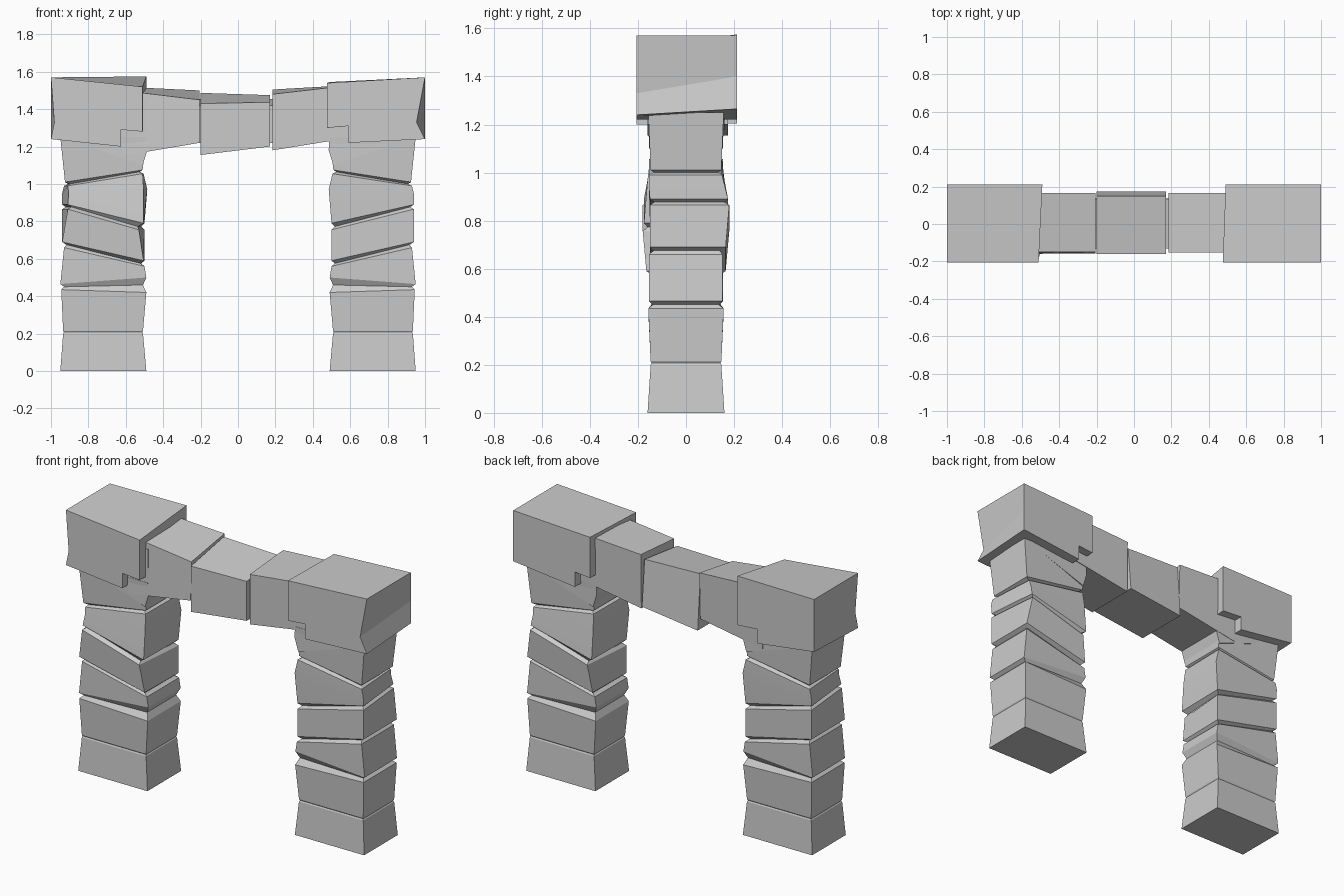
import bpy, bmesh
from math import pi
from mathutils import Matrix, Vector

if "Cube" in bpy.data.objects:
    bpy.data.objects.remove(bpy.data.objects["Cube"])


def loft(name, rings, turn=0.0, smooth=False):
    """Closed solid skinned through rings with equal point counts."""
    bm = bmesh.new()
    loops = [[bm.verts.new(p) for p in ring] for ring in rings]
    n = len(loops[0])
    for a, b in zip(loops, loops[1:]):
        for i in range(n):
            j = (i + 1) % n
            bm.faces.new((a[i], a[j], b[j], b[i]))
    bm.faces.new(loops[0][::-1])
    bm.faces.new(loops[-1])
    bm.transform(Matrix.Rotation(turn, 4, 'Z'))
    bmesh.ops.recalc_face_normals(bm, faces=bm.faces)
    mesh = bpy.data.meshes.new(name)
    bm.to_mesh(mesh)
    bm.free()
    obj = bpy.data.objects.new(name, mesh)
    bpy.context.collection.objects.link(obj)
    if smooth:
        bpy.ops.object.select_all(action='DESELECT')
        obj.select_set(True)
        bpy.context.view_layer.objects.active = obj
        bpy.ops.object.shade_smooth_by_angle(angle=pi / 9)
    return obj


def stone_ring(zo, zi, xof, xob, xif, xib, yf, yb):
    """Tilted four-corner ring: outer/inner heights, corner x, front/back y."""
    return [Vector(p) for p in ((xof, yf, zo), (xif, yf, zi), (xib, yb, zi), (xob, yb, zo))]


def groove(a, b, depth):
    """Pinched ring between two stones."""
    mid = [(p + q) / 2 for p, q in zip(a, b)]
    c = sum(mid, Vector()) / 4
    return [p - Vector(((p.x > c.x) * 2 - 1, (p.y > c.y) * 2 - 1, 0)) * depth for p in mid]


# Stacked pillar stones: bottom ring, optional middle ring, top ring
stones = [
    [(0, 0, -.95, -.95, -.49, -.49, -.16, .16), (.2, .2, -.935, -.935, -.508, -.508, -.147, .147)],
    [(.215, .215, -.935, -.935, -.508, -.508, -.147, .147), (.435, .42, -.945, -.945, -.49, -.49, -.157, .157)],
    [(.465, .50, -.95, -.95, -.49, -.49, -.152, .155), (.66, .56, -.93, -.93, -.50, -.50, -.152, .155)],
    [(.69, .59, -.94, -.94, -.505, -.50, -.165, .15), (.865, .755, -.91, -.94, -.53, -.50, -.18, .15)],
    [(.89, .79, -.91, -.94, -.505, -.50, -.175, .15), (.95, .97, -.905, -.94, -.505, -.485, -.16, .155),
     (.99, 1.055, -.91, -.93, -.51, -.505, -.15, .155)],
    [(1.01, 1.075, -.925, -.925, -.51, -.51, -.147, .147), (1.25, 1.25, -.95, -.95, -.49, -.49, -.157, .157)],
]
rings = []
for k, stone in enumerate(stones):
    block = [stone_ring(*r) for r in stone]
    if rings:
        rings.append(groove(rings[-1], block[0], .004 if k == 1 else .018))
    rings += block

# Second pillar is the first turned half way round
loft("left_pillar", rings, smooth=True)
loft("right_pillar", rings, turn=pi, smooth=True)


def slab(name, front, back, yf, yb):
    """Solid between a front outline and a back outline in the xz plane."""
    loft(name, [[(x, yf, z) for x, z in front], [(x, yb, z) for x, z in back]])


# Stepped cap stones
left_step = [(-.625, 1.2), (-.625, 1.29), (-.51, 1.28)]
slab("left_cap", [(-1, 1.57), (-.982, 1.33), (-1, 1.24)] + left_step + [(-.51, 1.52)],
     [(-1, 1.57), (-1, 1.4), (-1, 1.255), (-.625, 1.205), (-.625, 1.29), (-.49, 1.28), (-.49, 1.575)], -.205, .212)
right_step = [(.59, 1.22), (.59, 1.31), (.475, 1.3)]
slab("right_cap", [(1, 1.57), (.955, 1.33), (1, 1.24)] + right_step + [(.475, 1.54)],
     [(1, 1.57), (1, 1.4), (1, 1.265), (.59, 1.22), (.59, 1.31), (.49, 1.3), (.49, 1.545)], -.205, .212)


def lintel(name, x0, x1, bottom, top_front, top_back, y_low, y_top):
    """Beam stone with its own heights at each end and sloped sides."""
    def end(i, x):
        return [(x, y_low[0], bottom[i]), (x, y_low[1], bottom[i]),
                (x, y_top[1], top_back[i]), (x, y_top[0], top_front[i])]
    loft(name, [end(0, x0), end(1, x1)])


# Beam stones, the outer two running into the pillars and caps
lintel("left_beam", -.62, -.205, (1.15, 1.22), (1.50, 1.45), (1.52, 1.5), (-.157, .157), (-.15, .165))
lintel("middle_beam", -.2, .17, (1.155, 1.2), (1.43, 1.437), (1.487, 1.475), (-.16, .175), (-.16, .15))
lintel("right_beam", .185, .62, (1.18, 1.25), (1.48, 1.53), (1.505, 1.53), (-.152, .16), (-.152, .165))
# Pinched core closing the joints between beam stones
lintel("beam_core", -.3, .3, (1.22, 1.22), (1.42, 1.42), (1.455, 1.455), (-.13, .13), (-.13, .135))

# Haunch stones joining the beam to the pillar tops
for name, s in (("left_haunch", -1), ("right_haunch", 1)):
    outline = [(s * .8, 1.2), (s * .51, 1.1), (s * .485, 1.18), (s * .49, 1.45), (s * .8, 1.45)]
    slab(name, outline, outline, -.155, .155)
